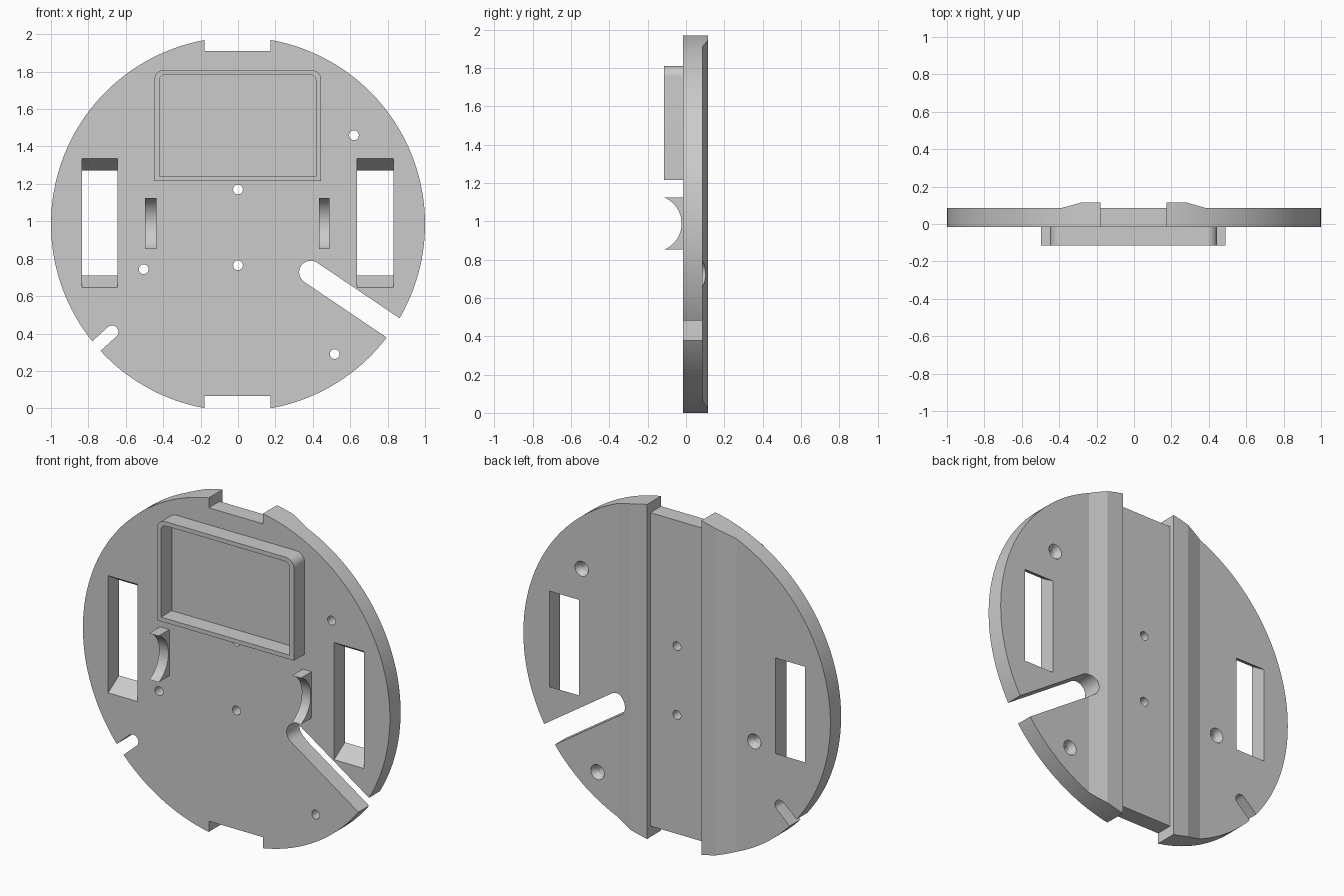
import bpy, bmesh
from math import cos, sin, pi, radians, atan2
from mathutils import Vector

if "Cube" in bpy.data.objects:
    bpy.data.objects.remove(bpy.data.objects["Cube"])

grey = bpy.data.materials.new("light grey plastic")
grey.use_nodes = True
grey.diffuse_color = (0.6, 0.6, 0.6, 1)
grey.node_tree.nodes["Principled BSDF"].inputs["Base Color"].default_value = (0.6, 0.6, 0.6, 1)

FRONT, BACK, RIB, LIP = -0.015, 0.085, 0.115, -0.115
CENTRE = 0.985

# How a profile point (a, b) and a depth d map to space, per extrusion axis
AXES = {
    "x": lambda a, b, d: (d, a, b),
    "y": lambda a, b, d: (a, d, b),
    "z": lambda a, b, d: (a, b, d),
}


def prism(name, points, axis, start, end, end_points=None):
    """Extrude a closed profile along an axis, optionally to a second profile."""
    bm = bmesh.new()
    place = AXES[axis]
    lower = [bm.verts.new(place(a, b, start)) for a, b in points]
    upper = [bm.verts.new(place(a, b, end)) for a, b in end_points or points]
    bm.faces.new(lower)
    bm.faces.new(upper)
    n = len(lower)
    for i in range(n):
        j = (i + 1) % n
        bm.faces.new((lower[i], lower[j], upper[j], upper[i]))
    bmesh.ops.recalc_face_normals(bm, faces=bm.faces)
    mesh = bpy.data.meshes.new(name)
    bm.to_mesh(mesh)
    bm.free()
    mesh.materials.append(grey)
    obj = bpy.data.objects.new(name, mesh)
    bpy.context.collection.objects.link(obj)
    return obj


def arc(cx, cy, r, a0, a1, steps):
    return [(cx + r * cos(a0 + (a1 - a0) * i / steps),
             cy + r * sin(a0 + (a1 - a0) * i / steps)) for i in range(steps + 1)]


def circle(cx, cy, r, sides):
    return arc(cx, cy, r, 0, 2 * pi, sides)[:-1]


def box(x0, x1, z0, z1):
    return [(x0, z0), (x1, z0), (x1, z1), (x0, z1)]


def combine(target, tool, operation="DIFFERENCE"):
    """Apply a boolean and discard the tool."""
    tool.hide_render = True
    mod = target.modifiers.new("cut", "BOOLEAN")
    mod.operation, mod.solver, mod.object = operation, "EXACT", tool
    bpy.context.view_layer.objects.active = target
    bpy.ops.object.modifier_apply(modifier=mod.name)
    bpy.data.objects.remove(tool)


def finish(obj):
    bpy.ops.object.select_all(action="DESELECT")
    obj.select_set(True)
    bpy.context.view_layer.objects.active = obj
    bpy.ops.object.shade_smooth_by_angle(angle=radians(12))


def slot(cx, cz, r, dx, dz):
    """Outline of an open slot with one round end."""
    heading = atan2(dz, dx)
    pts = arc(cx, cz, r, heading + pi / 2, heading + 1.5 * pi, 24)
    reach = Vector((dx, dz)).normalized() * 0.8
    return pts + [(pts[-1][0] + reach.x, pts[-1][1] + reach.y),
                  (pts[0][0] + reach.x, pts[0][1] + reach.y)]


# Round plate with two ribs beside a central channel on the back
section = [(-1.1, FRONT), (1.1, FRONT), (1.1, BACK), (0.385, BACK), (0.28, RIB),
           (0.173, RIB), (0.173, BACK), (-0.18, BACK), (-0.18, RIB),
           (-0.28, RIB), (-0.39, BACK), (-1.1, BACK)]
plate = prism("round_plate", section, "z", -0.1, 2.1)
combine(plate, prism("disc", circle(0, CENTRE, 1, 144), "y", -0.3, 0.3), "INTERSECT")

# Notches at the top and bottom
for z0, z1 in ((1.91, 2.3), (-0.3, 0.065)):
    combine(plate, prism("notch", box(-0.18, 0.173, z0, z1), "y", -0.2, 0.2))

# Side windows with sloping ends
window = [(-0.025, 0.639), (0.095, 0.716), (0.095, 1.266), (-0.025, 1.341)]
for x0, x1 in ((-0.835, -0.643), (0.637, 0.831)):
    combine(plate, prism("window", window, "x", x0, x1))

# Open slots in the rim
combine(plate, prism("wide_slot", slot(0.389, 0.727, 0.062, 0.83, -0.56), "y", -0.2, 0.2))
combine(plate, prism("small_slot", slot(-0.673, 0.409, 0.034, -0.74, -0.67), "y", -0.2, 0.2))

# Screw holes, the outer three countersunk from the back
for x, z, sunk in ((0, 1.17, False), (0, 0.765, False), (0.62, 1.46, True),
                   (-0.504, 0.744, True), (0.517, 0.29, True)):
    combine(plate, prism("hole", circle(x, z, 0.026, 36), "y", -0.2, 0.2))
    if sunk:
        combine(plate, prism("countersink", circle(x, z, 0.026, 36), "y",
                             BACK - 0.035, BACK + 0.005, circle(x, z, 0.046, 36)))
finish(plate)


# Raised frame on the front, with round upper corners
def arched(x0, x1, z0, z1, r):
    return ([(x0, z0), (x1, z0)] + arc(x1 - r, z1 - r, r, 0, pi / 2, 12)
            + arc(x0 + r, z1 - r, r, pi / 2, pi, 12))


frame = prism("raised_frame", arched(-0.448, 0.445, 1.215, 1.81, 0.055), "y", LIP, FRONT + 0.005)
combine(frame, prism("frame_hollow", arched(-0.421, 0.417, 1.24, 1.785, 0.035), "y", -0.2, 0.1))
finish(frame)

# Cradle brackets with a hollowed round seat
seat = arc(-0.17, CENTRE + 0.003, 0.147, -radians(68), radians(68), 28)
cradle = [(FRONT + 0.005, seat[0][1])] + seat + [(FRONT + 0.005, seat[-1][1])]
for side, x0, x1 in (("right", -0.498, -0.437), ("left", 0.432, 0.49)):
    finish(prism(side + "_cradle_bracket", cradle, "x", x0, x1))
